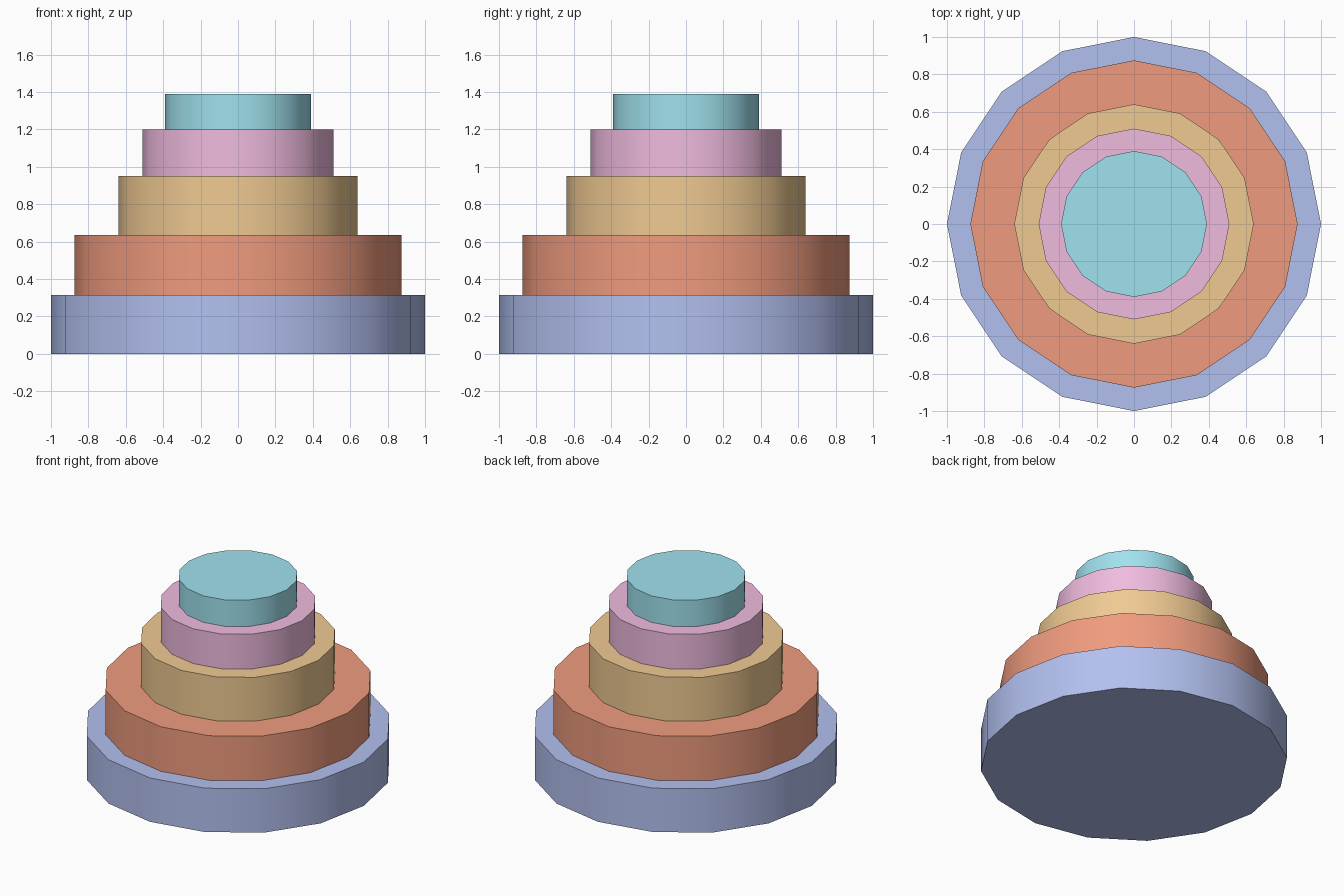
import bpy
import math

if "Cube" in bpy.data.objects:
    bpy.data.objects.remove(bpy.data.objects["Cube"])

SIDES = 16

# name, radius, bottom, top, colour
TIERS = [
    ("bottom_tier", 1.00, 0.00, 0.315, (0.45, 0.53, 0.87)),
    ("second_tier", 0.875, 0.315, 0.635, (0.87, 0.33, 0.21)),
    ("third_tier", 0.64, 0.635, 0.95, (0.87, 0.59, 0.29)),
    ("fourth_tier", 0.51, 0.95, 1.20, (0.87, 0.50, 0.74)),
    ("top_tier", 0.39, 1.20, 1.39, (0.35, 0.76, 0.86)),
]


def add_tier(name, radius, bottom, top, colour):
    bpy.ops.mesh.primitive_cylinder_add(
        vertices=SIDES, radius=radius, depth=top - bottom,
        location=(0, 0, (bottom + top) / 2))
    tier = bpy.context.object
    tier.name = name
    # Smooth round the side, sharp at the rims
    bpy.ops.object.shade_smooth_by_angle(angle=math.radians(30))
    material = bpy.data.materials.new(name + "_colour")
    material.diffuse_color = (*colour, 1)
    material.use_nodes = True
    material.node_tree.nodes["Principled BSDF"].inputs["Base Color"].default_value = material.diffuse_color
    tier.data.materials.append(material)


# Stacked round tiers
for tier_spec in TIERS:
    add_tier(*tier_spec)
